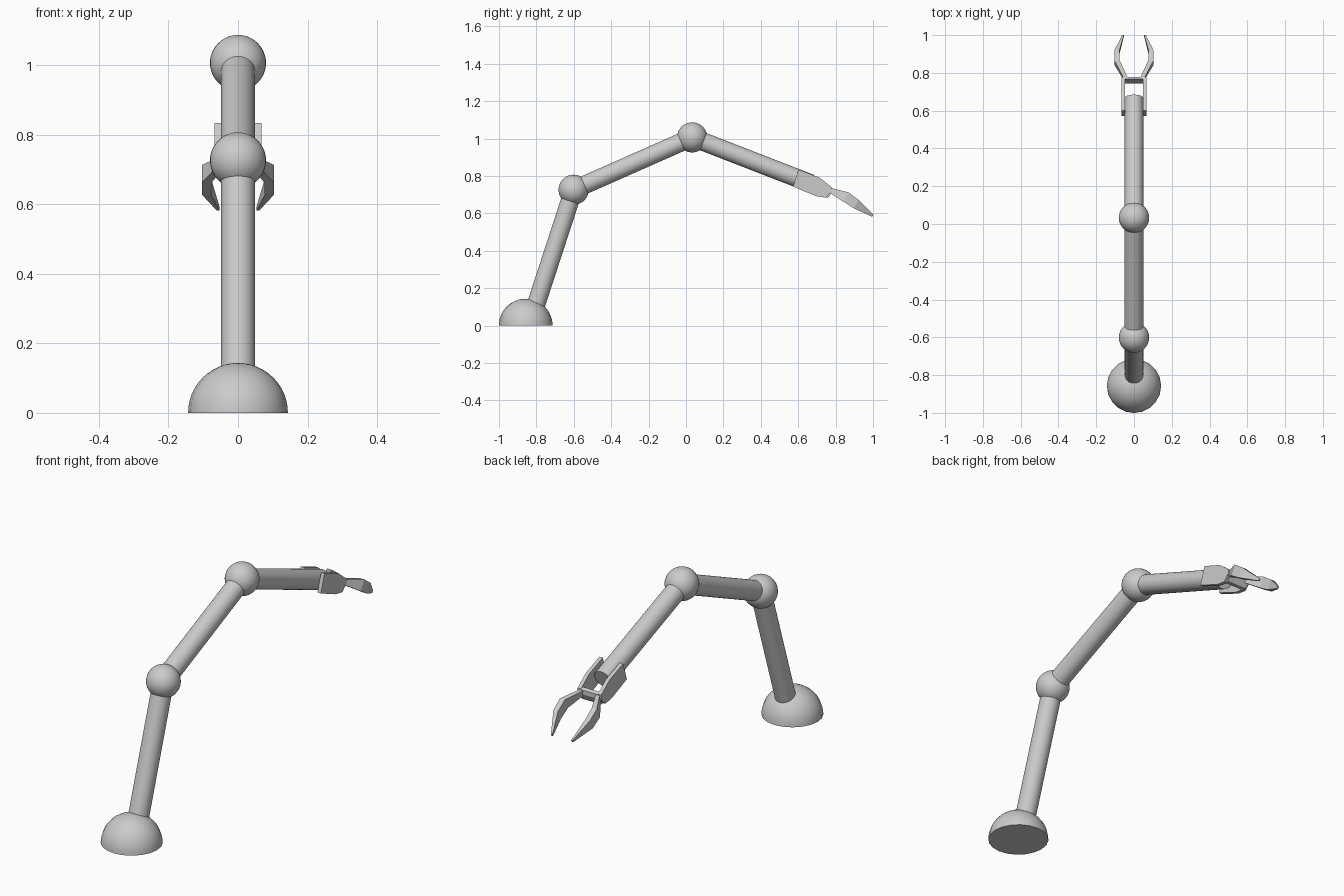
import bpy, bmesh, math
from mathutils import Vector

if "Cube" in bpy.data.objects:
    bpy.data.objects.remove(bpy.data.objects["Cube"])


def finish(name, bm, smooth=False):
    bmesh.ops.recalc_face_normals(bm, faces=bm.faces)
    me = bpy.data.meshes.new(name)
    bm.to_mesh(me)
    bm.free()
    ob = bpy.data.objects.new(name, me)
    bpy.context.collection.objects.link(ob)
    if smooth:
        bpy.ops.object.select_all(action='DESELECT')
        bpy.context.view_layer.objects.active = ob
        ob.select_set(True)
        bpy.ops.object.shade_smooth_by_angle(angle=math.radians(40))
    return ob


def ball(name, y, z, r, segments=32, half=False):
    bm = bmesh.new()
    bmesh.ops.create_uvsphere(bm, u_segments=segments, v_segments=24, radius=r)
    if half:
        geom = bm.verts[:] + bm.edges[:] + bm.faces[:]
        bmesh.ops.bisect_plane(bm, geom=geom, plane_co=(0, 0, 0),
                               plane_no=(0, 0, 1), clear_inner=True)
        bmesh.ops.holes_fill(bm, edges=[e for e in bm.edges if e.is_boundary], sides=0)
    bmesh.ops.translate(bm, verts=bm.verts, vec=(0, y, z))
    return finish(name, bm, True)


def rod(name, a, b, r=0.049):
    a, b = Vector((0, *a)), Vector((0, *b))
    bm = bmesh.new()
    bmesh.ops.create_cone(bm, cap_ends=True, segments=32, radius1=r, radius2=r,
                          depth=(b - a).length)
    bm.transform((b - a).to_track_quat('Z', 'X').to_matrix().to_4x4())
    bmesh.ops.translate(bm, verts=bm.verts, vec=(a + b) / 2)
    return finish(name, bm, True)


def loft(name, rings):
    # closed skin through a list of equal-sized vertex rings
    bm = bmesh.new()
    loops = [[bm.verts.new(p) for p in ring] for ring in rings]
    n = len(loops[0])
    for lo, hi in zip(loops, loops[1:]):
        for i in range(n):
            j = (i + 1) % n
            bm.faces.new((lo[i], lo[j], hi[j], hi[i]))
    bm.faces.new(loops[0])
    bm.faces.new(loops[-1])
    return finish(name, bm)


def slab(name, outline, x0, x1):
    return loft(name, [[(x, y, z) for y, z in outline] for x in (x0, x1)])


# base, joints and arm segments
elbow, wrist = (-0.601, 0.726), (0.033, 1.006)
ball("base", -0.857, 0, 0.1435, 20, half=True)
ball("lower_joint", *elbow, 0.0805)
ball("upper_joint", *wrist, 0.0805)
rod("lower_arm", (-0.817, 0.065), elbow)
rod("middle_arm", elbow, wrist)
rod("fore_arm", wrist, (0.667, 0.76))

# gripper bracket: front plate and two side plates
slab("bracket_front", [(0.767, 0.748), (0.779, 0.738), (0.779, 0.716),
                       (0.762, 0.684), (0.743, 0.684)], -0.055, 0.055)
plate = [(0.602, 0.834), (0.714, 0.791), (0.778, 0.741), (0.779, 0.715),
         (0.746, 0.684), (0.695, 0.692), (0.572, 0.743)]
# finger stations: y, z, half height, inner x, outer x
stations = [(0.770, 0.724, 0.013, 0.034, 0.056),
            (0.855, 0.687, 0.028, 0.076, 0.104),
            (0.910, 0.650, 0.026, 0.077, 0.103),
            (0.999, 0.587, 0.006, 0.053, 0.061)]
for side, s in (("left", -1), ("right", 1)):
    slab(side + "_plate", plate, s * 0.048, s * 0.067)
    rings = []
    for y, z, h, xi, xo in stations:
        dy, dz = 0.45 * h, 0.9 * h
        rings.append([(s * xi, y - dy, z - dz), (s * xo, y - dy, z - dz),
                      (s * xo, y + dy, z + dz), (s * xi, y + dy, z + dz)])
    loft(side + "_finger", rings)
